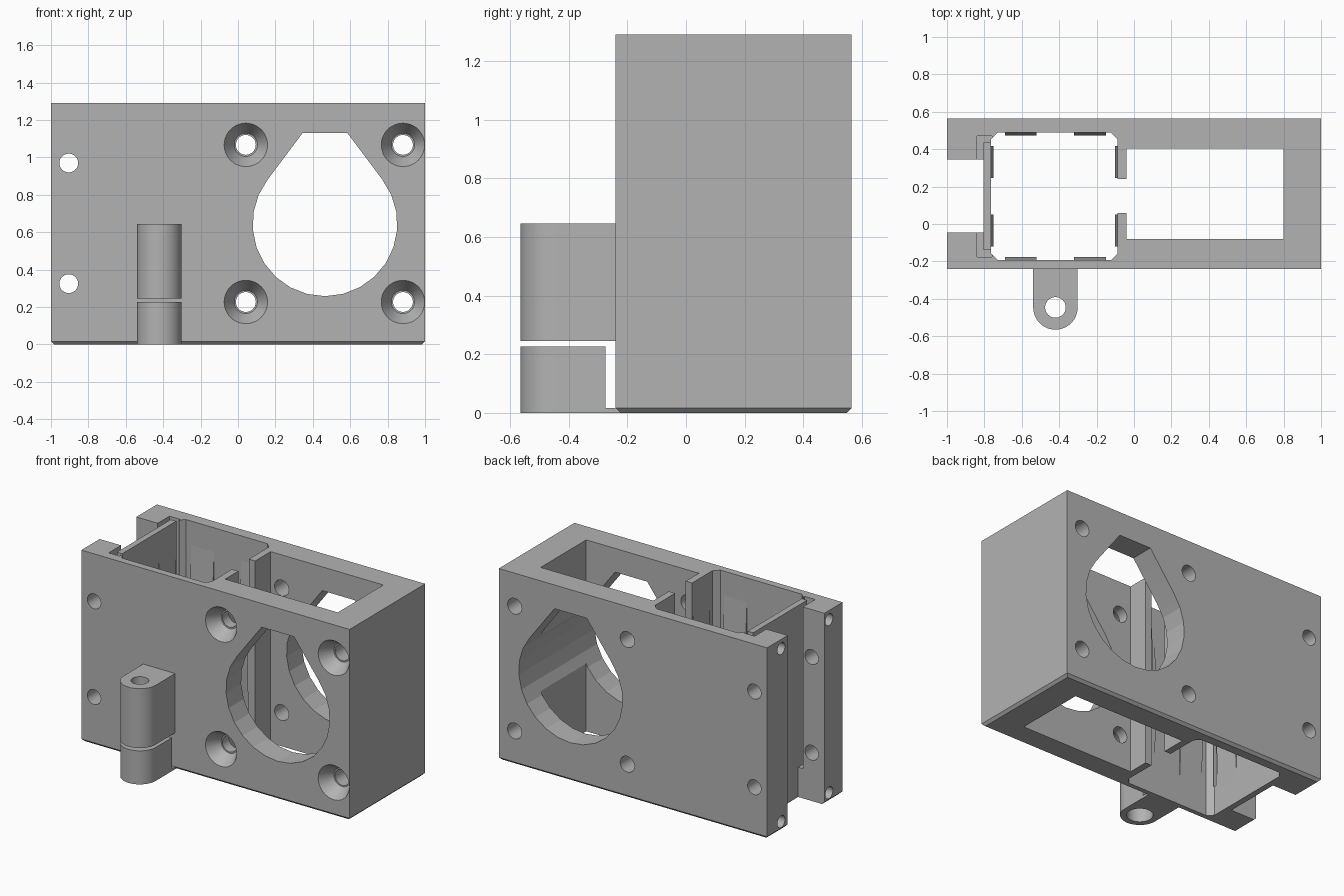
import bpy, bmesh
from math import sin, cos, pi, radians

if "Cube" in bpy.data.objects:
    bpy.data.objects.remove(bpy.data.objects["Cube"])

grey = bpy.data.materials.new("plain grey")
grey.use_nodes = True
COLOR = (0.45, 0.45, 0.45, 1)
grey.diffuse_color = COLOR
grey.node_tree.nodes["Principled BSDF"].inputs["Base Color"].default_value = COLOR

H = 1.29                      # body height
FRONT, BACK = -0.24, 0.565    # body depth limits


def place(axis, a, b, h):
    return {"x": (h, a, b), "y": (a, h, b), "z": (a, b, h)}[axis]


def loft(name, axis, ends):
    """Solid between two matching outlines, each given as (outline, height)."""
    bm = bmesh.new()
    rings = [[bm.verts.new(place(axis, a, b, h)) for a, b in pts] for pts, h in ends]
    for ring in rings:
        bm.faces.new(ring)
    n = len(rings[0])
    for i in range(n):
        j = (i + 1) % n
        bm.faces.new((rings[0][i], rings[0][j], rings[1][j], rings[1][i]))
    bmesh.ops.recalc_face_normals(bm, faces=bm.faces)
    mesh = bpy.data.meshes.new(name)
    bm.to_mesh(mesh)
    bm.free()
    mesh.materials.append(grey)
    obj = bpy.data.objects.new(name, mesh)
    bpy.context.collection.objects.link(obj)
    return obj


def prism(name, axis, pts, lo, hi):
    return loft(name, axis, [(pts, lo), (pts, hi)])


def box(name, x0, x1, y0, y1, z0, z1):
    return prism(name, "z", [(x0, y0), (x1, y0), (x1, y1), (x0, y1)], z0, z1)


def arc(cx, cy, r, start=0, sweep=360, n=48):
    count = n if sweep == 360 else n + 1
    return [(cx + r * cos(radians(start + sweep * i / n)),
             cy + r * sin(radians(start + sweep * i / n))) for i in range(count)]


def activate(obj):
    bpy.ops.object.select_all(action="DESELECT")
    obj.select_set(True)
    bpy.context.view_layer.objects.active = obj


def cut(target, cutter):
    mod = target.modifiers.new("cut", "BOOLEAN")
    mod.operation = "DIFFERENCE"
    mod.solver = "EXACT"
    mod.object = cutter
    activate(target)
    bpy.ops.object.modifier_apply(modifier=mod.name)
    bpy.data.objects.remove(cutter)


# Housing block with chamfered bottom edge
body = box("housing", -1, 1, FRONT, BACK, 0, H)
bm = bmesh.new()
bm.from_mesh(body.data)
bottom = [e for e in bm.edges if all(v.co.z < 0.01 for v in e.verts)]
bmesh.ops.bevel(bm, geom=bottom, offset=0.017, segments=1, affect="EDGES")
bm.to_mesh(body.data)
bm.free()

# Right chamber, and left chamber with clipped corners
cut(body, box("chamber", -0.04, 0.8, -0.08, 0.405, -1, 2))
X0, X1, Y0, Y1, C = -0.765, -0.087, -0.192, 0.488, 0.035
cut(body, prism("bay", "z", [
    (X0 + C, Y0), (X1 - C, Y0), (X1, Y0 + C), (X1, Y1 - C),
    (X1 - C, Y1), (X0 + C, Y1), (X0, Y1 - C), (X0, Y0 + C)], -1, 2))

# Slot in the dividing wall, end slot and clearance around the flexible panel
cut(body, box("divider_slot", -0.12, 0, 0.06, 0.24, -1, 2))
cut(body, box("end_slot", -2, -0.805, -0.045, 0.345, -1, 2))
cut(body, box("clearance", -0.84, -0.76, -0.177, 0.47, 0.2, 2))
box("flexible_panel", -0.805, X0, -0.14, 0.435, 0.19, H)

# Teardrop window through both walls
drop = arc(0.465, 0.645, 0.387, 142, 256, 18) + [(0.585, 1.13), (0.345, 1.13)]
cut(body, prism("window", "y", drop, -1, 1))

# Countersunk screw holes
for x in (0.042, 0.882):
    for z in (0.227, 1.067):
        cut(body, prism("screw", "y", arc(x, z, 0.053), -1, 1))
        cut(body, loft("sink", "y", [(arc(x, z, 0.122), FRONT - 0.01),
                                     (arc(x, z, 0.062), FRONT + 0.09)]))

# Cross holes and end holes beside the slot
for z in (0.325, 0.97):
    cut(body, prism("cross_hole", "y", arc(-0.905, z, 0.05), -1, 1))
for y in (-0.095, 0.415):
    for z in (0.062, H - 0.062):
        cut(body, prism("end_hole", "x", arc(y, z, 0.04), -1.1, -0.87))


# Grip ribs: shallow ramps on all four walls of the left chamber
def ramp(wall, inward):
    outer, inner = wall - inward * 0.004, wall + inward * 0.015
    return [(outer, 0.1), (inner, 0.45), (inner, 0.85), (outer, 1.2)]


for wall, inward in ((Y0, 1), (Y1, -1)):
    for x in (-0.69, -0.32):
        prism("grip_rib", "x", ramp(wall, inward), x, x + 0.17)
for wall, inward in ((X0, 1), (X1, -1)):
    for y in (-0.12, 0.245):
        prism("grip_rib", "y", ramp(wall, inward), y, y + 0.172)

# Hinge knuckles on the front
HX, HY, HR = -0.42, -0.446, 0.119


def knuckle(name, back, z0, z1):
    outline = arc(HX, HY, HR, 180, 180, 24) + [(HX + HR, back), (HX - HR, back)]
    obj = prism(name, "z", outline, z0, z1)
    cut(obj, prism("bore", "z", arc(HX, HY, 0.055), -1, 2))
    return obj


upper = knuckle("upper_knuckle", FRONT, 0.245, 0.645)
lower = knuckle("lower_knuckle", -0.275, 0, 0.226)
cut(lower, prism("lower_bore", "z", arc(HX, HY, 0.08), -0.1, 0.17))
box("hinge_web", HX - HR, HX + HR, -0.275, FRONT + 0.017, 0, 0.017)

# Smooth small bores and knuckles; keep window facets crisp
for obj in (body, upper, lower):
    activate(obj)
    bpy.ops.object.shade_smooth_by_angle(angle=radians(12))
